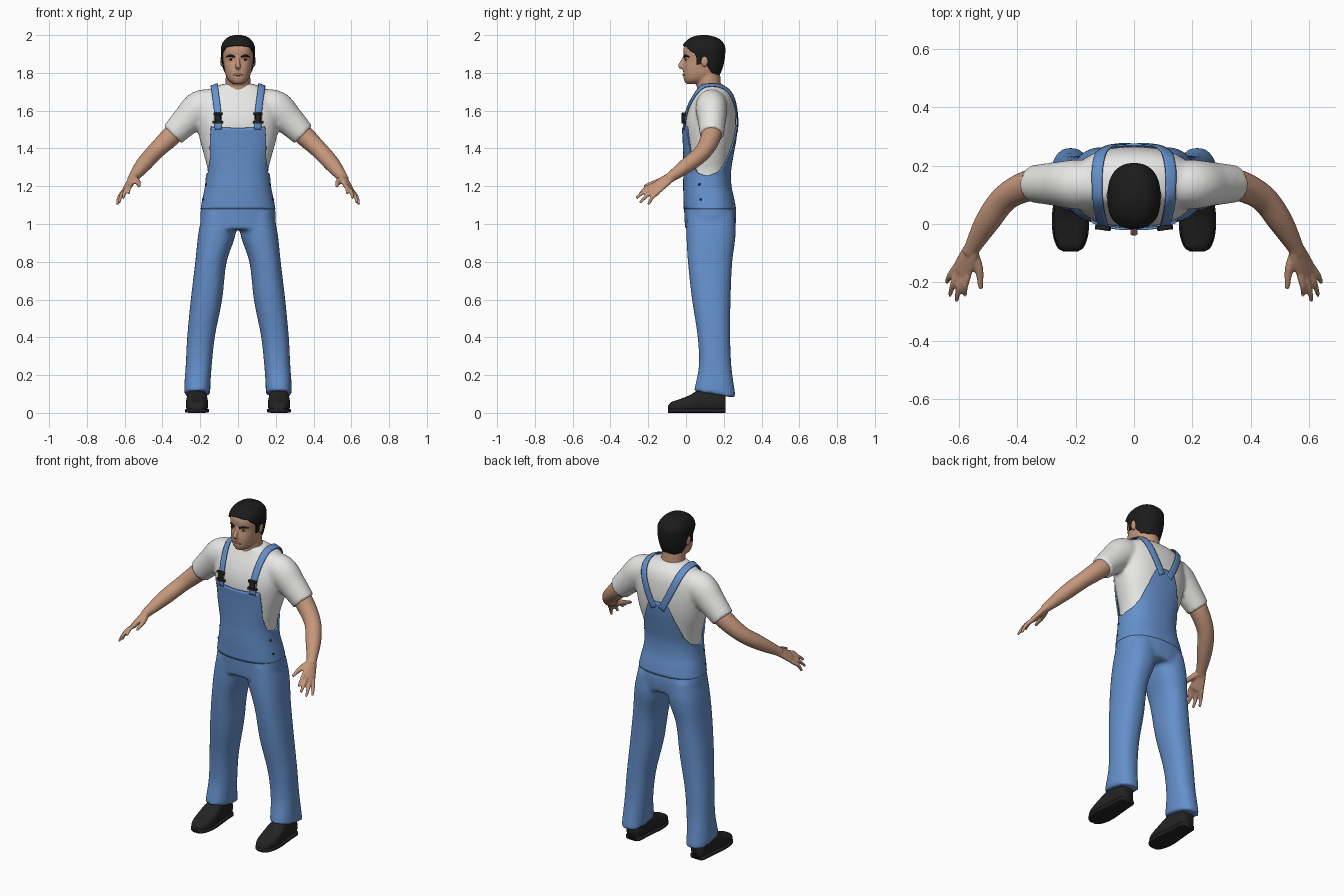
import bpy, bmesh, math
from mathutils import Vector

cube = bpy.data.objects.get("Cube")
if cube:
    bpy.data.objects.remove(cube)


def material(name, r, g, b):
    m = bpy.data.materials.new(name)
    m.use_nodes = True
    m.diffuse_color = (r, g, b, 1)
    node = m.node_tree.nodes["Principled BSDF"]
    node.inputs["Base Color"].default_value = (r, g, b, 1)
    node.inputs["Roughness"].default_value = 0.8
    return m


SKIN = material("skin", .56, .31, .2)
DENIM = material("blue denim", .13, .28, .6)
COTTON = material("white cotton", .8, .8, .79)
HAIR = material("black hair", .012, .011, .011)
LEATHER = material("black leather", .018, .017, .017)
LIPS = material("lips", .36, .16, .11)
EYE = material("eye white", .6, .56, .52)


def smooth_key(keys, t):
    """Smooth curve through rows of (t, values...)."""
    t = min(max(t, keys[0][0]), keys[-1][0])
    n = len(keys)
    i = max(k for k in range(n - 1) if keys[k][0] <= t)

    def slope(k, c):
        a, b = keys[max(k - 1, 0)], keys[min(k + 1, n - 1)]
        return (b[c] - a[c]) / (b[0] - a[0])
    p, q = keys[i], keys[i + 1]
    d = q[0] - p[0]
    u = (t - p[0]) / d
    h = u * u * (3 - 2 * u)
    return [p[c] * (1 - h) + q[c] * h + d * u * (1 - u) * ((1 - u) * slope(i, c) - u * slope(i + 1, c))
            for c in range(1, len(p))]


def line_key(keys, t):
    for (a, v), (b, w) in zip(keys, keys[1:]):
        if t <= b:
            return v + (w - v) * (t - a) / (b - a)
    return keys[-1][1]


def power(v, e):
    return math.copysign(abs(v) ** e, v)


def point(profile, a, z, off=0.0):
    """Point on a profile of (z, centre x, half width, front y, back y); a = 0 faces front."""
    cx, hx, yf, yb = smooth_key(profile, z)
    return Vector((cx + (hx + off) * power(math.sin(a), .85),
                   (yf + yb) / 2 - ((yb - yf) / 2 + off) * power(math.cos(a), .85), z))


def shell(profile, lo, hi, off=0.0, rows=30, cols=128):
    rings = []
    for r in range(rows + 1):
        ring = []
        for c in range(cols):
            a = math.tau * c / cols
            f = min(a, math.tau - a)
            ring.append(point(profile, a, lo(f) + (hi(f) - lo(f)) * r / rows, off))
        rings.append(ring)
    return rings


def tube(path, radii, side=(0, 0, 1), axis=None, e=1.0, steps=24, segs=20):
    """Rings along a smooth path, with radii across (along side) and through."""
    keys = [(i, *p, *r) for i, (p, r) in enumerate(zip(path, radii))]
    samples = [smooth_key(keys, (len(path) - 1) * s / steps) for s in range(steps + 1)]
    rings = []
    for i, s in enumerate(samples):
        d = Vector(samples[min(i + 1, steps)][:3]) - Vector(samples[max(i - 1, 0)][:3])
        d = Vector(axis) if axis else d.normalized()
        u = Vector(side)
        u = (u - d * u.dot(d)).normalized()
        v = d.cross(u)
        rings.append([Vector(s[:3]) + u * s[3] * power(math.cos(a), e) + v * s[4] * power(math.sin(a), e)
                      for a in (math.tau * k / segs for k in range(segs))])
    return rings


def flip(rings):
    return [[Vector((-p.x, p.y, p.z)) for p in ring] for ring in rings]


def build(name, lofts, mat, bottom=True, top=True, closed=True, voxel=0, relax=4, thick=0, wrap=None):
    bm = bmesh.new()
    for rings in lofts:
        vs = [[bm.verts.new(p) for p in ring] for ring in rings]
        n = len(vs[0])
        for a, b in zip(vs, vs[1:]):
            for k in range(n if closed else n - 1):
                j = (k + 1) % n
                bm.faces.new((a[k], a[j], b[j], b[k]))
        if bottom:
            bm.faces.new(vs[0])
        if top:
            bm.faces.new(vs[-1])
    bmesh.ops.recalc_face_normals(bm, faces=bm.faces)
    me = bpy.data.meshes.new(name)
    bm.to_mesh(me)
    bm.free()
    me.materials.append(mat)
    me.shade_smooth()
    ob = bpy.data.objects.new(name, me)
    bpy.context.collection.objects.link(ob)
    if voxel:
        m = ob.modifiers.new("blend", 'REMESH')
        m.mode, m.voxel_size, m.use_smooth_shade = 'VOXEL', voxel, True
        m = ob.modifiers.new("relax", 'SMOOTH')
        m.factor, m.iterations = .5, relax
    if wrap:
        m = ob.modifiers.new("wrap", 'SHRINKWRAP')
        m.target, m.wrap_mode, m.offset = wrap, 'ABOVE_SURFACE', .011
    if thick:
        m = ob.modifiers.new("thickness", 'SOLIDIFY')
        m.thickness, m.offset = thick, 0
    return ob


def ball(name, centre, size, mat):
    bm = bmesh.new()
    bmesh.ops.create_uvsphere(bm, u_segments=20, v_segments=12, radius=1)
    for v in bm.verts:
        v.co = Vector(centre) + Vector(v.co[i] * size[i] for i in range(3))
    me = bpy.data.meshes.new(name)
    bm.to_mesh(me)
    bm.free()
    me.materials.append(mat)
    me.shade_smooth()
    bpy.context.collection.objects.link(bpy.data.objects.new(name, me))


TORSO = [(.96, 0, .185, .005, .25), (1.05, 0, .19, 0, .257), (1.12, 0, .18, -.002, .247),
         (1.2, 0, .164, -.004, .23), (1.28, 0, .16, -.003, .228), (1.36, 0, .178, -.004, .24),
         (1.45, 0, .203, -.007, .256), (1.53, 0, .215, -.01, .264), (1.6, 0, .215, .004, .262),
         (1.66, 0, .2, .03, .253), (1.7, 0, .172, .053, .236), (1.725, 0, .13, .064, .212),
         (1.742, 0, .08, .07, .19)]
LEG = [(.07, .217, .07, .03, .266), (.15, .215, .069, .05, .253), (.25, .208, .069, .068, .24),
       (.4, .196, .073, .062, .234), (.6, .167, .083, .032, .236), (.8, .143, .083, .01, .245),
       (.95, .111, .099, .002, .263), (1.06, .1, .088, .005, .255)]
HEAD = [(1.742, 0, .025, .0, .08), (1.76, 0, .05, -.01, .135), (1.79, 0, .066, -.014, .168),
        (1.83, 0, .074, -.014, .186), (1.87, 0, .079, -.008, .195), (1.91, 0, .082, -.015, .199),
        (1.945, 0, .078, -.008, .196), (1.975, 0, .06, .018, .172), (1.99, 0, .038, .048, .14),
        (1.998, 0, .006, .085, .1)]

# Shirt with short sleeves
sleeve = tube([(.12, .135, 1.63), (.2, .135, 1.612), (.27, .137, 1.55), (.347, .137, 1.472)],
              [(.085, .08), (.094, .085), (.08, .075), (.066, .064)])
shirt = build("shirt", [shell(TORSO, lambda a: 1.14, lambda a: 1.742), sleeve, flip(sleeve)],
              COTTON, voxel=.011)

# Trousers: hips blended with both legs
leg = shell(LEG, lambda a: .098 + .02 * math.cos(a), lambda a: 1.06, cols=48)
hips = shell(TORSO, lambda a: .97, lambda a: 1.18, .009)
build("trousers", [hips, leg, flip(leg)], DENIM, voxel=.011, relax=6)

# Bib in front and yoke at the back
BIB = [(0, 1.508), (.64, 1.515), (.71, 1.45), (.88, 1.35), (1.2, 1.27), (1.57, 1.255), (2, 1.275),
       (2.35, 1.32), (2.7, 1.42), (2.93, 1.52), (math.pi, 1.53)]
build("bib", [shell(TORSO, lambda a: 1.08, lambda a: line_key(BIB, a), .007)], DENIM,
      bottom=False, top=False, thick=.008)

# Shoulder straps
path = [(.105, -.015, 1.5), (.11, .0, 1.6), (.122, .04, 1.69), (.128, .11, 1.74),
        (.122, .19, 1.72), (.1, .245, 1.65), (.066, .268, 1.57), (.025, .27, 1.49)]
keys = [(i, *p) for i, p in enumerate(path)]
spine = [Vector(smooth_key(keys, i * 7 / 56)) for i in range(57)]
strap = []
for i, p in enumerate(spine):
    along = spine[min(i + 1, 56)] - spine[max(i - 1, 0)]
    across = along.cross(p - Vector((p.x * .6, .13, 1.58))).normalized()
    strap.append([p + across * w * .019 for w in (-1, -.5, 0, .5, 1)])
build("straps", [strap, flip(strap)], DENIM, bottom=False, top=False, closed=False,
      thick=.006, wrap=shirt)

# Strap buckles: two bars, a clip and a stud
bars = []
for z, w, h in ((1.583, .024, .007), (1.56, .014, .02), (1.538, .027, .007)):
    bars.append(tube([(.106 - w, -.016, z), (.106 + w, -.01, z)], [(h, .008)] * 2, e=.5, steps=2))
build("buckles", bars + [flip(b) for b in bars], LEATHER)
for s in (1, -1):
    for z in (1.21, 1.13):
        ball("side_button", point(TORSO, s * 1.3, z, .012), (.006, .006, .006), LEATHER)

# Arms, palms, fingers and thumbs
spread = Vector((.67, .4, -.6)).normalized()
arm = [tube([(.27, .137, 1.55), (.347, .135, 1.472), (.437, .092, 1.385), (.5, .01, 1.315),
             (.555, -.085, 1.245), (.563, -.1, 1.235)],
            [(.055, .055), (.054, .054), (.045, .047), (.041, .043), (.027, .027), (.026, .026)]),
       tube([(.548, -.07, 1.255), (.565, -.11, 1.228), (.587, -.158, 1.19), (.592, -.17, 1.182)],
            [(.027, .021), (.036, .019), (.041, .016), (.036, .013)], side=spread)]
knuckle = Vector((.588, -.16, 1.188))
for offset, tip in ((-.031, (.578, -.245, 1.16)), (-.011, (.607, -.264, 1.137)),
                    (.011, (.63, -.245, 1.112)), (.031, (.64, -.2, 1.102))):
    base, tip = knuckle + spread * offset, Vector(tip)
    mid = base.lerp(tip, .5) + Vector((.005, -.004, .006))
    arm.append(tube([base, mid, tip], [(.0125, .0125), (.011, .011), (.007, .007)], segs=12))
arm.append(tube([(.55, -.1, 1.238), (.53, -.155, 1.222), (.524, -.222, 1.2)],
                [(.019, .019), (.015, .015), (.008, .008)], segs=12))
build("left_arm", arm, SKIN, voxel=.0055, relax=3)
build("right_arm", [flip(r) for r in arm], SKIN, voxel=.0055, relax=3)

# Shoes and soles
upper = [(-.094, .02, .018), (-.08, .04, .027), (-.04, .055, .034), (.02, .059, .046),
         (.07, .054, .06), (.15, .047, .064), (.195, .044, .058), (.21, .034, .045)]
shoe = tube([(.217, y, h + .002) for y, w, h in upper], [(w, h) for y, w, h in upper],
            side=(1, 0, 0), axis=(0, 1, 0), e=.7)
sole = tube([(.217, y, .012) for y, w, h in upper], [(w + .005, .012) for y, w, h in upper],
            side=(1, 0, 0), axis=(0, 1, 0), e=.45)
build("shoes", [shoe, flip(shoe)], LEATHER)
build("soles", [sole, flip(sole)], LEATHER)

# Neck, head and nose blended together
neck = tube([(0, .125, 1.64), (0, .122, 1.72), (0, .112, 1.83)], [(.08, .074), (.068, .065), (.064, .066)],
            side=(1, 0, 0))
nose = tube([(0, -.004, 1.89), (0, -.02, 1.86), (0, -.03, 1.836), (0, -.018, 1.824)],
            [(.007, .008), (.009, .01), (.014, .012), (.01, .006)], side=(1, 0, 0))
build("head", [shell(HEAD, lambda a: 1.742, lambda a: 1.993, cols=64), neck, nose], SKIN,
      voxel=.006, relax=3)

# Short hair with sideburns
HAIRLINE = [(0, 1.945), (.7, 1.938), (1, 1.915), (1.25, 1.9), (1.32, 1.845), (1.5, 1.845),
            (1.6, 1.885), (1.78, 1.83), (2.1, 1.8), (math.pi, 1.783)]
build("hair", [shell(HEAD, lambda a: line_key(HAIRLINE, a), lambda a: 1.998, .006, rows=40)],
      HAIR, bottom=False, thick=.006)

# Face details
for s in (1, -1):
    ball("ear", (s * .083, .098, 1.862), (.011, .019, .03), SKIN)
    ball("eye", point(HEAD, s * .42, 1.871, -.002), (.014, .006, .006), EYE)
    ball("iris", point(HEAD, s * .42, 1.871, .002), (.007, .004, .006), HAIR)
    brow = [point(HEAD, s * a, z, .001) for a, z in ((.16, 1.884), (.45, 1.891), (.8, 1.885))]
    build("eyebrow", [tube(brow, [(.005, .004), (.006, .004), (.003, .003)], segs=10)], HAIR)
mouth = [point(HEAD, a, z, .0) for a, z in ((-.36, 1.789), (0, 1.791), (.36, 1.789))]
build("mouth", [tube(mouth, [(.002, .002), (.007, .004), (.002, .002)], segs=10)], LIPS)
